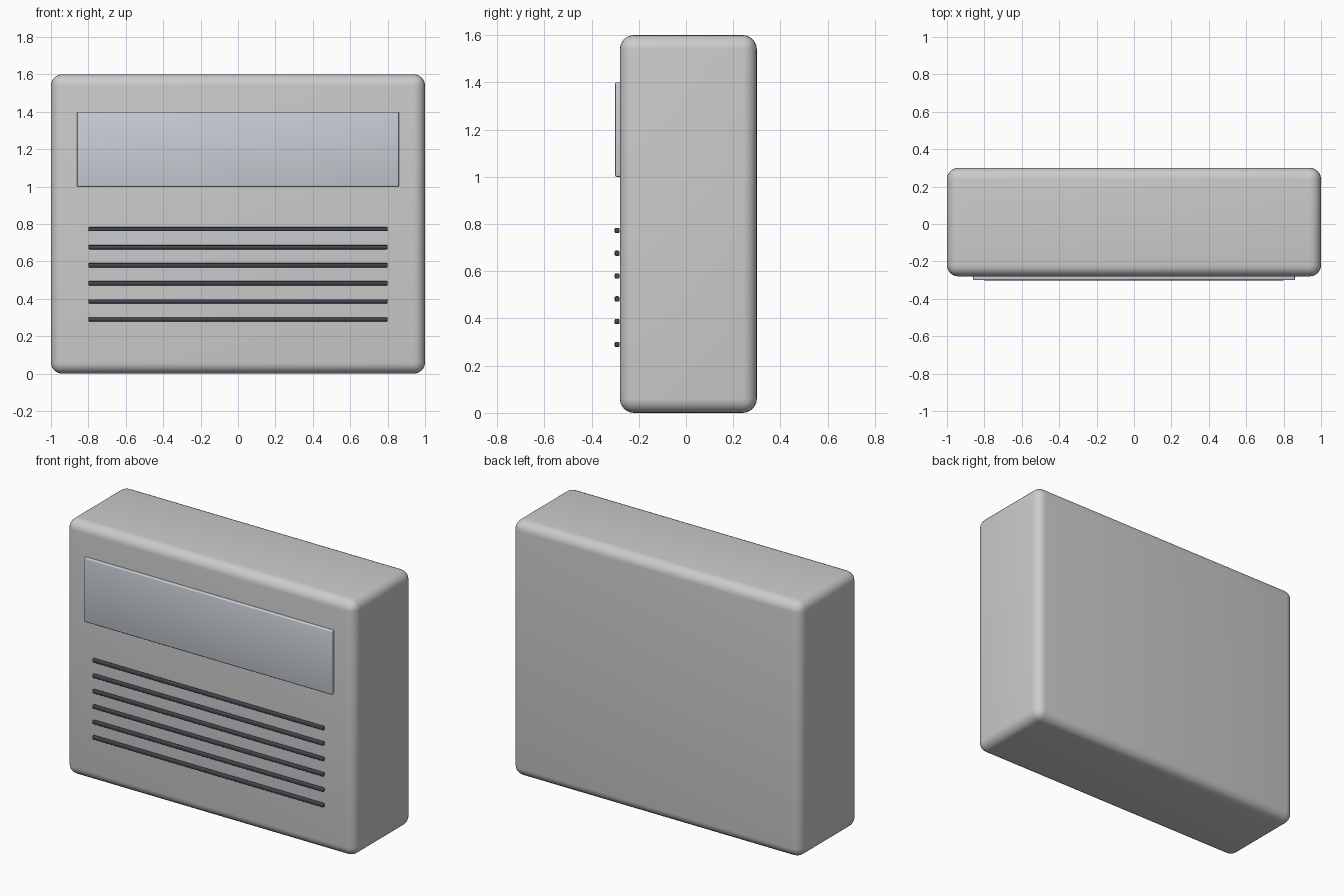
import bpy

if "Cube" in bpy.data.objects:
    bpy.data.objects.remove(bpy.data.objects["Cube"])


def material(name, color):
    m = bpy.data.materials.new(name)
    m.diffuse_color = color
    m.use_nodes = True
    m.node_tree.nodes["Principled BSDF"].inputs["Base Color"].default_value = m.diffuse_color
    return m


def rounded_box(name, lo, hi, radius, segments, mat=None):
    center = [(a + b) / 2 for a, b in zip(lo, hi)]
    bpy.ops.mesh.primitive_cube_add(size=1, location=center)
    ob = bpy.context.object
    ob.name = name
    ob.scale = [b - a for a, b in zip(lo, hi)]
    bpy.ops.object.transform_apply(location=False, rotation=False, scale=True)
    bevel = ob.modifiers.new("rounding", 'BEVEL')
    bevel.width = radius
    bevel.segments = segments
    bpy.ops.object.modifier_apply(modifier=bevel.name)
    bpy.ops.object.shade_smooth_by_angle()
    if mat:
        ob.data.materials.append(mat)
    return ob


panel_mat = material("panel_blue_grey", (0.58, 0.62, 0.67, 1))
slat_mat = material("slat_dark", (0.05, 0.065, 0.085, 1))

# Main housing
rounded_box("housing", (-1, -0.28, 0), (1, 0.30, 1.6), 0.06, 6)

# Raised front panel
rounded_box("front_panel", (-0.86, -0.30, 1.0), (0.86, -0.27, 1.4), 0.006, 3, panel_mat)

# Row of vent slats
for i in range(6):
    z = 0.29 + i * 0.0965
    rounded_box(f"vent_slat_{i + 1}", (-0.8, -0.302, z - 0.011),
                (0.8, -0.282, z + 0.011), 0.005, 3, slat_mat)
